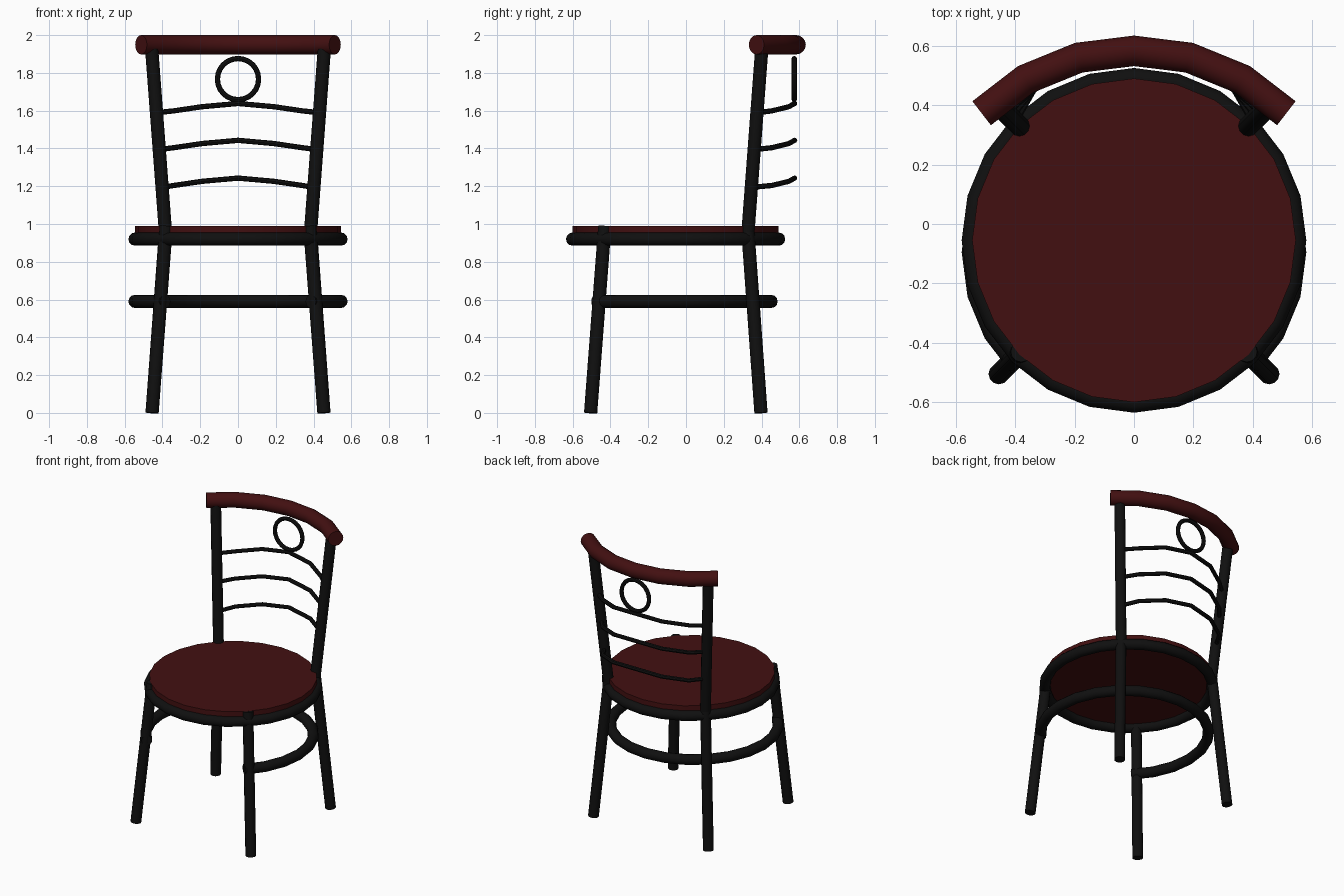
import bpy, bmesh, math
from mathutils import Vector

if "Cube" in bpy.data.objects:
    bpy.data.objects.remove(bpy.data.objects["Cube"])


def material(name, rgb):
    m = bpy.data.materials.new(name)
    m.diffuse_color = (*rgb, 1)
    m.use_nodes = True
    m.node_tree.nodes["Principled BSDF"].inputs["Base Color"].default_value = m.diffuse_color
    return m


BLACK = material("black metal", (0.005, 0.005, 0.005))
RED = material("dark red wood", (0.055, 0.005, 0.0055))


def finish(name, bm, mat):
    bmesh.ops.recalc_face_normals(bm, faces=bm.faces)
    me = bpy.data.meshes.new(name)
    bm.to_mesh(me)
    bm.free()
    ob = bpy.data.objects.new(name, me)
    bpy.context.collection.objects.link(ob)
    me.materials.append(mat)
    bpy.ops.object.select_all(action='DESELECT')
    ob.select_set(True)
    bpy.context.view_layer.objects.active = ob
    bpy.ops.object.shade_smooth_by_angle(angle=math.radians(35))
    return ob


def tube(name, path, r, mat, up=(0, 0, 1), closed=False, sides=12):
    """Round tube along a path, mitred at each bend."""
    pts = [Vector(p) for p in path]
    up = Vector(up)
    n = len(pts)
    bm = bmesh.new()
    rings = []
    for i, p in enumerate(pts):
        a = pts[i] - pts[i - 1] if i or closed else pts[1] - pts[0]
        b = pts[(i + 1) % n] - p if i < n - 1 or closed else a
        a, b = a.normalized(), b.normalized()
        t = (a + b).normalized()
        u = up.cross(t).normalized()
        v = t.cross(u)
        u = u / max(0.5, t.dot(a))
        rings.append([bm.verts.new(p + r * (u * math.cos(k) + v * math.sin(k)))
                      for k in (math.tau * j / sides for j in range(sides))])
    for i in range(n if closed else n - 1):
        q, w = rings[i], rings[(i + 1) % n]
        for j in range(sides):
            k = (j + 1) % sides
            bm.faces.new((q[j], q[k], w[k], w[j]))
    if not closed:
        bm.faces.new(rings[0])
        bm.faces.new(rings[-1])
    return finish(name, bm, mat)


def mirrored(half):
    """Half path from the centre outwards -> full left to right path."""
    return [(-x, y, z) for x, y, z in reversed(half[1:])] + half


CY = -0.055   # seat centre

# Seat disc
bm = bmesh.new()
bmesh.ops.create_cone(bm, cap_ends=True, segments=24, radius1=0.545,
                      radius2=0.545, depth=0.06)
bmesh.ops.translate(bm, verts=bm.verts, vec=(0, CY, 0.96))
finish("seat", bm, RED)

# Ring under the seat
tube("seat_ring", [(0.545 * math.cos(math.tau * i / 24),
                    CY + 0.545 * math.sin(math.tau * i / 24), 0.92)
                   for i in range(24)], 0.035, BLACK, closed=True)

# Stretcher hoop, open at the front
tube("stretcher_hoop", [(0.545 * math.cos(math.radians(d)),
                         -0.095 + 0.545 * math.sin(math.radians(d)), 0.59)
                        for d in range(-45, 226, 15)], 0.035, BLACK)

# Legs and back uprights
for s, side in ((-1, "left"), (1, "right")):
    tube("front_leg_" + side, [(s * 0.455, -0.505, 0), (s * 0.38, -0.43, 0.988)],
         0.035, BLACK, up=(1, 0, 0))
    tube("back_leg_" + side, [(s * 0.455, 0.397, 0), (s * 0.382, 0.326, 0.985)],
         0.035, BLACK, up=(1, 0, 0))
    tube("back_upright_" + side, [(s * 0.382, 0.326, 0.93), (s * 0.458, 0.402, 1.94)],
         0.035, BLACK, up=(1, 0, 0))

# Curved top rail
tube("top_rail", mirrored([(0, 0.583, 1.949), (0.186, 0.56, 1.949),
                           (0.365, 0.487, 1.949), (0.513, 0.373, 1.949)]),
     0.051, RED, sides=16)

# Three bowed back bars
for i, z in enumerate((1.2, 1.4, 1.595)):
    f = (z - 0.93) / 1.01
    tube("back_bar_%d" % (i + 1),
         mirrored([(0, 0.575, z + 0.043), (0.19, 0.545, z + 0.026),
                   (0.34, 0.455, z + 0.004),
                   (0.382 + 0.076 * f, 0.326 + 0.076 * f, z - 0.006)]),
         0.014, BLACK, sides=8)

# Decorative ring in the back
tube("back_ring", [(0.109 * math.cos(math.tau * i / 24), 0.573,
                    1.767 + 0.109 * math.sin(math.tau * i / 24))
                   for i in range(24)], 0.014, BLACK, up=(0, 1, 0),
     closed=True, sides=8)
